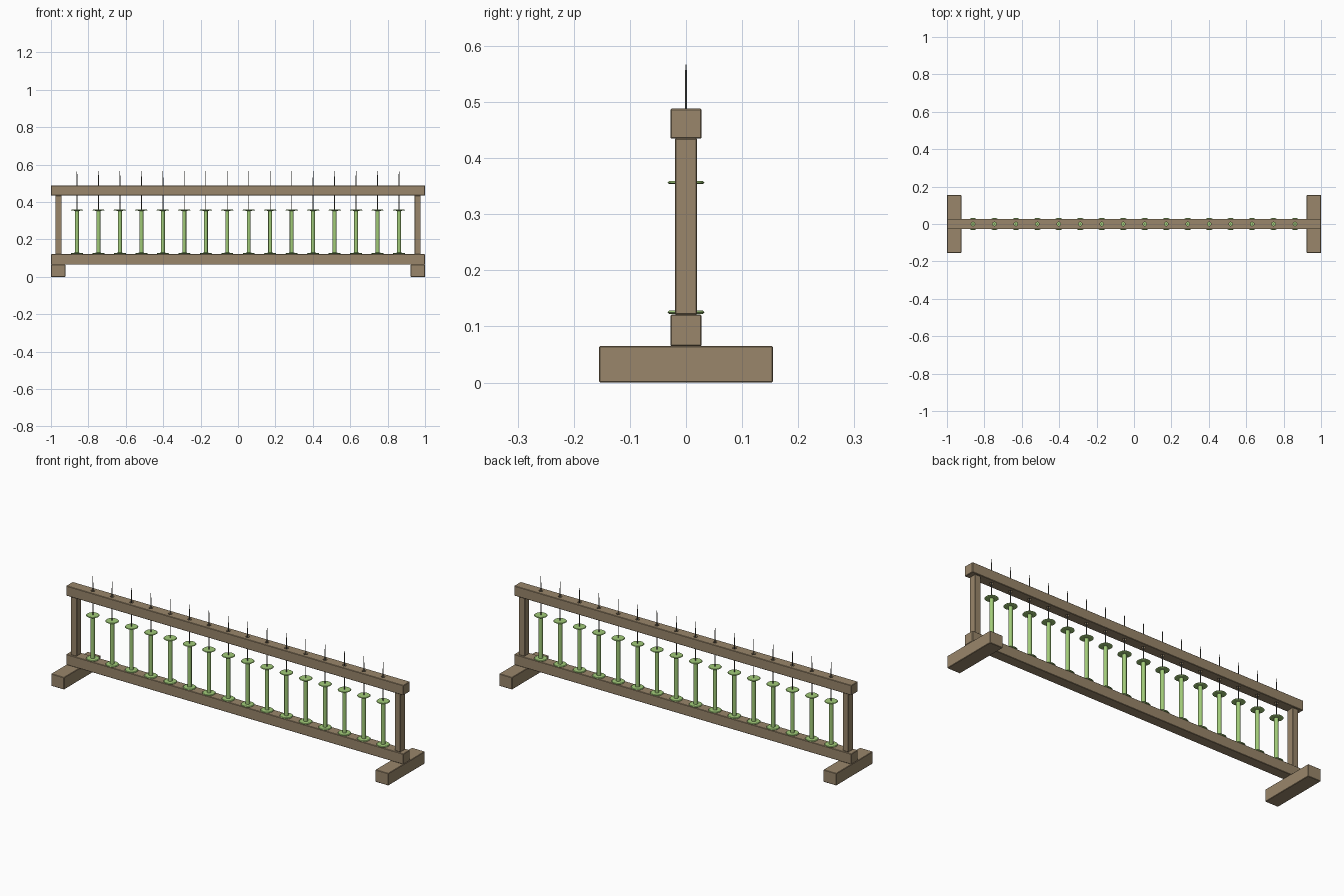
import bpy
import bmesh

if "Cube" in bpy.data.objects:
    bpy.data.objects.remove(bpy.data.objects["Cube"])


def material(name, color):
    m = bpy.data.materials.new(name)
    m.diffuse_color = (*color, 1)
    m.use_nodes = True
    m.node_tree.nodes["Principled BSDF"].inputs["Base Color"].default_value = m.diffuse_color
    return m


WOOD = material("brown wood", (0.32, 0.24, 0.145))
GREEN = material("light green", (0.36, 0.60, 0.19))
STEEL = material("dark steel", (0.13, 0.13, 0.11))


def beam(name, x, y, z):
    """Box between (min, max) ranges with slightly eased edges."""
    bm = bmesh.new()
    bmesh.ops.create_cube(bm, size=1)
    for v in bm.verts:
        for i, r in enumerate((x, y, z)):
            v.co[i] = r[0] if v.co[i] < 0 else r[1]
    bmesh.ops.bevel(bm, geom=bm.edges[:], offset=0.002, segments=1, affect='EDGES')
    me = bpy.data.meshes.new(name)
    bm.to_mesh(me)
    bm.free()
    me.materials.append(WOOD)
    ob = bpy.data.objects.new(name, me)
    bpy.context.collection.objects.link(ob)
    return ob


def lathe(name, x, profile, mat, sides):
    """Turned part about a vertical axis from (radius, height) pairs."""
    bpy.ops.mesh.primitive_circle_add(vertices=sides)
    ob = bpy.context.object
    ob.name = ob.data.name = name
    bm = bmesh.new()
    circle = [v.co.copy() for v in ob.data.vertices]
    rings = [[bm.verts.new((c.x * r + x, c.y * r, z)) for c in circle]
             for r, z in profile]
    for a, b in zip(rings, rings[1:]):
        for i in range(sides):
            j = (i + 1) % sides
            bm.faces.new((a[i], a[j], b[j], b[i]))
    bm.faces.new(rings[0][::-1])
    bm.faces.new(rings[-1])
    bmesh.ops.recalc_face_normals(bm, faces=bm.faces[:])
    bm.to_mesh(ob.data)
    bm.free()
    ob.data.materials.append(mat)
    bpy.ops.object.shade_smooth_by_angle()
    return ob


# Frame: feet, rails and posts
bottom = beam("bottom_rail", (-1, 1), (-0.028, 0.028), (0.065, 0.121))
top = beam("top_rail", (-1, 1), (-0.028, 0.028), (0.435, 0.488))
for side, s in (("left", -1), ("right", 1)):
    beam(side + "_foot", sorted((s * 0.923, s)), (-0.155, 0.155), (0, 0.065))
    beam(side + "_post", sorted((s * 0.943, s * 0.977)), (-0.02, 0.02), (0.121, 0.435))

# Sixteen spools, each on a steel pin that passes through the top rail
COUNT, END = 16, 0.861
holes = []
for i in range(COUNT):
    x = -END + 2 * END * i / (COUNT - 1)
    lathe(f"spool_{i + 1}", x,
          [(0.030, 0.122), (0.033, 0.125), (0.030, 0.128), (0.0105, 0.129),
           (0.0105, 0.353), (0.030, 0.354), (0.033, 0.356), (0.030, 0.359)], GREEN, 20)
    lathe(f"pin_{i + 1}", x, [(0.0022, 0.357), (0.0022, 0.53), (0.001, 0.567)], STEEL, 8)
    holes.append(lathe(f"hole_cutter_{i + 1}", x, [(0.010, 0.42), (0.010, 0.50)], WOOD, 16))

# Holes in the top rail
bpy.ops.object.select_all(action='DESELECT')
for h in holes:
    h.select_set(True)
bpy.context.view_layer.objects.active = holes[0]
bpy.ops.object.join()
cutter = bpy.context.object
cutter.name = "hole_cutter"
cutter.hide_render = True
cutter.hide_set(True)
mod = top.modifiers.new("pin_holes", 'BOOLEAN')
mod.operation = 'DIFFERENCE'
mod.solver = 'EXACT'
mod.object = cutter
